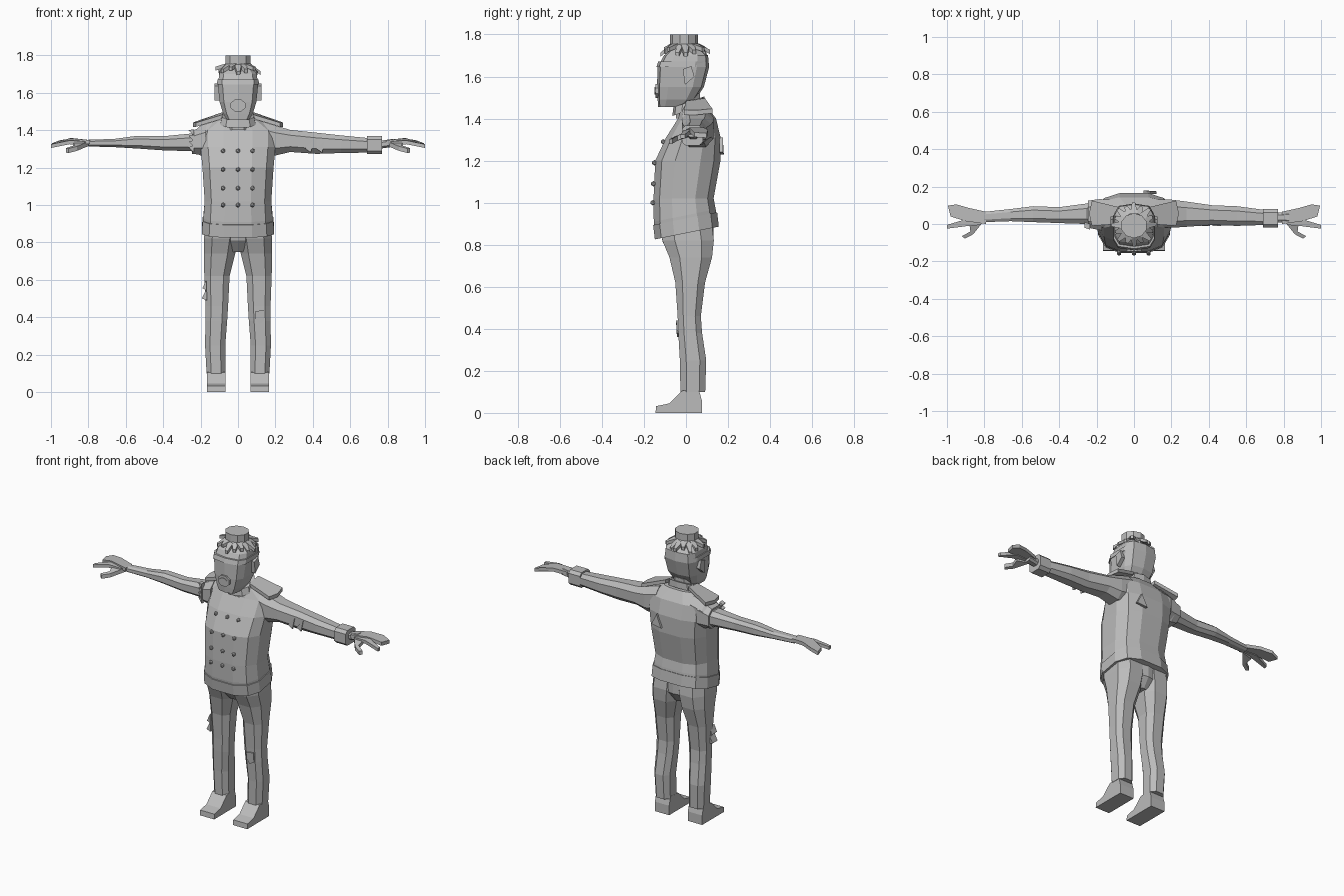
import bpy, bmesh, math
from mathutils import Vector

grey = bpy.data.materials.new("plain grey")
grey.diffuse_color = (0.5, 0.5, 0.5, 1)


def finish(name, bm):
    bmesh.ops.recalc_face_normals(bm, faces=bm.faces)
    me = bpy.data.meshes.new(name)
    bm.to_mesh(me)
    bm.free()
    ob = bpy.data.objects.new(name, me)
    bpy.context.collection.objects.link(ob)
    me.materials.append(grey)
    return ob


def loft(name, rings, axis="z", n=10, p=0.75, tilt=0.0, side=1, caps=True):
    """Rings: (position, a0, a1, b0, b1); z axis uses x,y extents, x axis uses y,z extents."""
    bm = bmesh.new()
    loops = []
    for i, (t, a0, a1, b0, b1) in enumerate(rings):
        loop = []
        for k in range(n):
            ang = 2 * math.pi * (k + 0.5) / n
            c, s = math.cos(ang), math.sin(ang)
            a = (a0 + a1) / 2 + (a1 - a0) / 2 * math.copysign(abs(c) ** p, c) / math.cos(math.pi / n) ** p
            b = (b0 + b1) / 2 + (b1 - b0) / 2 * math.copysign(abs(s) ** p, s)
            co = (a * side, b, t + (tilt * b if i < 2 else 0)) if axis == "z" else (t * side, a, b)
            loop.append(bm.verts.new(co))
        loops.append(loop)
    for lo, hi in zip(loops, loops[1:]):
        for k in range(n):
            bm.faces.new((lo[k], lo[(k + 1) % n], hi[(k + 1) % n], hi[k]))
    if caps:
        bm.faces.new(loops[0])
        bm.faces.new(loops[-1])
    return finish(name, bm)


def prism(name, outline, depth):
    """Solid between an outline and its copy moved by depth."""
    bm = bmesh.new()
    f = bm.faces.new([bm.verts.new(v) for v in outline])
    new = bmesh.ops.extrude_face_region(bm, geom=[f], use_keep_orig=True)["geom"]
    bmesh.ops.translate(bm, verts=[v for v in new if isinstance(v, bmesh.types.BMVert)], vec=depth)
    return finish(name, bm)


# Jacket with tilted hem
loft("jacket", [
    (0.86, -0.185, 0.185, -0.148, 0.155), (0.94, -0.185, 0.185, -0.157, 0.145),
    (1.02, -0.178, 0.178, -0.158, 0.135), (1.20, -0.19, 0.19, -0.15, 0.168),
    (1.31, -0.20, 0.20, -0.098, 0.168), (1.40, -0.20, 0.20, -0.04, 0.145),
    (1.46, -0.11, 0.11, -0.02, 0.10)], n=12, p=0.72, tilt=0.2)
loft("hem_band", [(0.855, -0.193, 0.193, -0.152, 0.16), (0.925, -0.19, 0.19, -0.16, 0.152)],
     n=12, p=0.72, tilt=0.2)
loft("neck", [(1.40, -0.06, 0.06, -0.05, 0.07), (1.52, -0.06, 0.06, -0.05, 0.07)], n=8)
loft("collar", [(1.435, -0.095, 0.095, -0.065, 0.09), (1.475, -0.085, 0.085, -0.06, 0.088)],
     n=10, tilt=0.35)

# Buttons and front closing edge
for z, y in ((1.29, -0.108), (1.19, -0.15), (1.09, -0.155), (1.00, -0.158)):
    for x in (-0.08, 0, 0.078):
        bm = bmesh.new()
        bmesh.ops.create_icosphere(bm, subdivisions=1, radius=0.013)
        bmesh.ops.translate(bm, verts=bm.verts, vec=(x, y, z))
        finish("button", bm)

# Arms: bare torn-sleeve arm on one side, cuffed sleeve on the other
shoulder = [(0.12, -0.02, 0.13, 1.27, 1.455), (0.20, -0.02, 0.13, 1.26, 1.43)]
loft("sleeve_arm", shoulder + [
    (0.28, -0.015, 0.12, 1.28, 1.405), (0.42, -0.005, 0.10, 1.27, 1.39),
    (0.55, -0.01, 0.095, 1.275, 1.375), (0.70, -0.005, 0.075, 1.278, 1.36)], "x", 8)
loft("cuff", [(0.69, -0.02, 0.08, 1.27, 1.37), (0.77, -0.02, 0.08, 1.27, 1.37)], "x", 8, 0.5)
loft("cuff_wrist", [(0.76, 0.01, 0.06, 1.30, 1.345), (0.83, 0.005, 0.065, 1.31, 1.355)], "x", 8)
loft("bare_arm", shoulder + [
    (0.25, 0.0, 0.11, 1.285, 1.385), (0.40, 0.005, 0.09, 1.29, 1.37),
    (0.54, 0.01, 0.095, 1.30, 1.372), (0.66, 0.015, 0.08, 1.308, 1.355),
    (0.80, 0.01, 0.065, 1.312, 1.35)], "x", 8, side=-1)
loft("torn_sleeve", [(0.17, -0.035, 0.135, 1.26, 1.435), (0.245, -0.02, 0.125, 1.27, 1.40)],
     "x", 8, side=-1)
for k in range(4):
    z = 1.30 + 0.03 * k
    prism("sleeve_rag", [(-0.235, -0.03, z - 0.02), (-0.235, -0.03, z + 0.015),
                         (-0.265, -0.02, z + 0.01)], (0, 0.03, 0))
for x in (0.36, 0.42):
    prism("sleeve_tear", [(x, -0.012, 1.30), (x + 0.03, -0.012, 1.28), (x + 0.045, -0.012, 1.35)],
          (0, 0.012, 0))

for s in (-1, 1):
    # Hands: palm, splayed fingers, thumb
    def hand_part(name, pts, h):
        prism(name, [(s * x, y, z) for x, y, z in pts], (0, 0, h))
    hand_part("fingers", [(0.79, 0.0, 1.325), (0.79, 0.065, 1.325), (0.88, 0.085, 1.335),
                          (0.95, 0.105, 1.325), (0.995, 0.098, 1.308), (0.98, 0.04, 1.312),
                          (0.90, 0.015, 1.335)], 0.022)
    hand_part("lower_finger", [(0.80, 0.03, 1.322), (0.90, 0.025, 1.33), (1.0, -0.005, 1.305),
                               (1.0, -0.025, 1.305), (0.90, -0.012, 1.325), (0.82, -0.005, 1.32)], 0.02)
    hand_part("thumb", [(0.80, 0.02, 1.315), (0.88, 0.0, 1.312), (0.875, -0.04, 1.295),
                        (0.92, -0.065, 1.28), (0.905, -0.078, 1.278), (0.86, -0.055, 1.29)], 0.024)

    # Shoulder straps
    prism("shoulder_strap", [(s * 0.08, 0.0, 1.462), (s * 0.08, 0.09, 1.475),
                             (s * 0.225, 0.125, 1.425), (s * 0.24, 0.055, 1.418),
                             (s * 0.225, -0.01, 1.418)], (0, 0, 0.022))

    # Trouser legs
    loft("trouser_leg", [
        (0.10, 0.066, 0.168, -0.03, 0.095), (0.25, 0.068, 0.176, -0.033, 0.10),
        (0.38, 0.058, 0.174, -0.04, 0.08), (0.46, 0.053, 0.174, -0.043, 0.074),
        (0.62, 0.045, 0.18, -0.055, 0.095), (0.74, 0.015, 0.183, -0.085, 0.13),
        (0.82, 0.0, 0.182, -0.12, 0.14), (0.90, 0.0, 0.175, -0.13, 0.13)], n=8, side=s)

    # Shoes: low toe with raised ankle
    bm = bmesh.new()
    prof = [(0.075, 0), (-0.145, 0), (-0.142, 0.032), (-0.08, 0.045), (-0.02, 0.105),
            (0.06, 0.115), (0.075, 0.06)]
    prism("shoe", [(s * 0.066, y, z) for y, z in prof], (s * 0.1, 0, 0))

    # Ears
    prism("ear", [(s * 0.098, -0.005, 1.56), (s * 0.098, -0.015, 1.635),
                  (s * 0.098, 0.025, 1.65), (s * 0.098, 0.04, 1.60)], (s * 0.027, 0, 0))

# Hips joining the legs
loft("hips", [(0.75, -0.05, 0.05, -0.06, 0.09), (0.81, -0.15, 0.15, -0.11, 0.13),
              (0.90, -0.17, 0.17, -0.13, 0.13)], n=10)
# Torn trouser flaps, knee patch, tear on the back
prism("thigh_flap", [(-0.17, -0.04, 0.60), (-0.19, -0.04, 0.555), (-0.172, -0.04, 0.545),
                     (-0.194, -0.04, 0.50), (-0.165, -0.04, 0.49)], (0, 0.05, 0))
prism("knee_patch", [(0.09, -0.047, 0.43), (0.14, -0.047, 0.44), (0.142, -0.043, 0.38),
                     (0.112, -0.043, 0.36), (0.092, -0.045, 0.39)], (0, 0.015, 0))
prism("back_tear", [(0.05, 0.165, 1.23), (0.12, 0.16, 1.24), (0.085, 0.16, 1.31)], (0, 0.015, 0))

# Head, broad forehead band and jaw
loft("head", [
    (1.455, -0.06, 0.06, -0.132, 0.0), (1.49, -0.08, 0.08, -0.135, 0.045),
    (1.55, -0.098, 0.098, -0.138, 0.085), (1.645, -0.108, 0.108, -0.135, 0.11),
    (1.70, -0.10, 0.10, -0.105, 0.105), (1.74, -0.07, 0.07, -0.06, 0.06)], n=10, p=0.55)
loft("brow_band", [(1.645, -0.112, 0.112, -0.141, 0.10), (1.672, -0.11, 0.11, -0.132, 0.10)],
     n=10, p=0.55)
# Open mouth: raised lip ring with a tongue plate
for name, w, h, y in (("lips", 0.042, 0.036, -0.146), ("mouth", 0.028, 0.02, -0.149)):
    prism(name, [(w * math.cos(a * math.pi / 4 + 0.39), y, 1.532 + h * math.sin(a * math.pi / 4 + 0.39))
                 for a in range(8)], (0, 0.02, 0))

# Ragged hair around the crown
for k in range(16):
    a = 2 * math.pi * k / 16
    c, s = math.cos(a), math.sin(a)
    r = 1.0 if k % 2 else 1.12
    w = Vector((-s, c, 0)) * 0.021
    mid = Vector((0.062 * c, -0.005 + 0.062 * s, 1.738))
    edge = Vector((0.108 * c * r, -0.003 + 0.105 * s * r, 1.695 + 0.012 * (k % 3)))
    prism("hair_tuft", [mid - w, mid + w, edge + w * 0.5, edge - w * 0.3], (0, 0, 0.02))

# Flat-topped cap
loft("cap", [(1.72, -0.06, 0.06, -0.07, 0.05), (1.75, -0.06, 0.06, -0.07, 0.05),
             (1.752, -0.068, 0.068, -0.076, 0.058), (1.80, -0.068, 0.068, -0.076, 0.058)], n=10, p=1)
